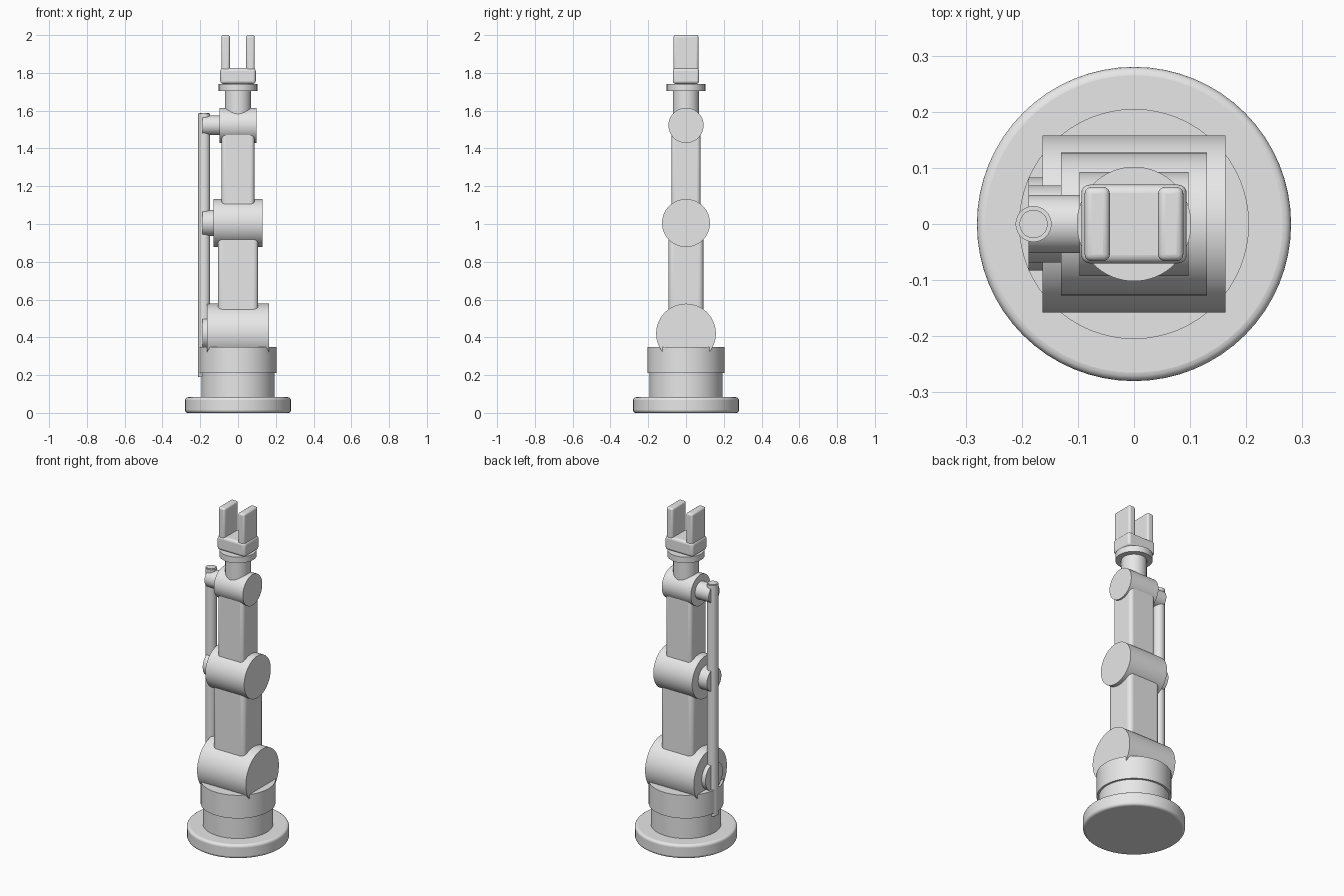
import bpy, math

cube = bpy.data.objects.get("Cube")
if cube:
    bpy.data.objects.remove(cube, do_unlink=True)

GREY = (0.8, 0.8, 0.8, 1)
metal = bpy.data.materials.new("light_grey_metal")
metal.use_nodes = True
metal.diffuse_color = GREY
metal.node_tree.nodes["Principled BSDF"].inputs["Base Color"].default_value = GREY


def finish(name, bevel):
    ob = bpy.context.object
    ob.name = name
    ob.data.materials.append(metal)
    bpy.ops.object.transform_apply(location=False, rotation=True, scale=True)
    if bevel:
        mod = ob.modifiers.new("Rounded edges", "BEVEL")
        mod.width, mod.segments, mod.limit_method = bevel, 4, "ANGLE"
    bpy.ops.object.shade_smooth_by_angle(angle=math.radians(35))
    return ob


def post(name, r, z0, z1, x=0, bevel=0):
    """Upright cylinder."""
    bpy.ops.mesh.primitive_cylinder_add(vertices=64, radius=r, depth=z1 - z0,
                                        location=(x, 0, (z0 + z1) / 2))
    return finish(name, bevel)


def axle(name, r, x0, x1, z):
    """Cylinder lying along x."""
    bpy.ops.mesh.primitive_cylinder_add(vertices=64, radius=r, depth=x1 - x0,
                                        location=((x0 + x1) / 2, 0, z),
                                        rotation=(0, math.pi / 2, 0))
    return finish(name, 0)


def block(name, hx, hy, z0, z1, x=0, bevel=0.02):
    bpy.ops.mesh.primitive_cube_add(size=1, location=(x, 0, (z0 + z1) / 2))
    bpy.context.object.scale = (2 * hx, 2 * hy, z1 - z0)
    return finish(name, bevel)


# Base and turntable
post("base_plate", 0.28, 0, 0.083, bevel=0.015)
post("base_column", 0.193, 0.07, 0.22)
post("turret", 0.205, 0.21, 0.35)

# Joints: drum plus side pin reaching the rod
SHOULDER, ELBOW, WRIST = 0.42, 1.005, 1.522
for name, z, r, half, pin in (("shoulder", SHOULDER, 0.158, 0.163, 0.083),
                              ("elbow", ELBOW, 0.127, 0.13, 0.069),
                              ("wrist", WRIST, 0.093, 0.097, 0.052)):
    axle(name + "_drum", r, -half, half, z)
    axle(name + "_pin", pin, -0.188, -half + 0.02, z)

# Arm segments
block("lower_arm", 0.107, 0.092, SHOULDER, ELBOW, bevel=0.025)
block("upper_arm", 0.087, 0.077, ELBOW, WRIST, bevel=0.02)

# Side rod with end tip
post("side_rod", 0.032, 0.19, 1.585, x=-0.179)
post("side_rod_tip", 0.025, 1.58, 1.588, x=-0.179)

# Wrist and gripper
post("wrist_post", 0.07, WRIST, 1.71)
post("wrist_flange", 0.102, 1.705, 1.742)
block("gripper_palm", 0.094, 0.07, 1.742, 1.826, bevel=0.015)
for side, x in (("left", 0.0655), ("right", -0.0655)):
    block(side + "_finger", 0.0225, 0.066, 1.81, 2.0, x=x, bevel=0.012)
